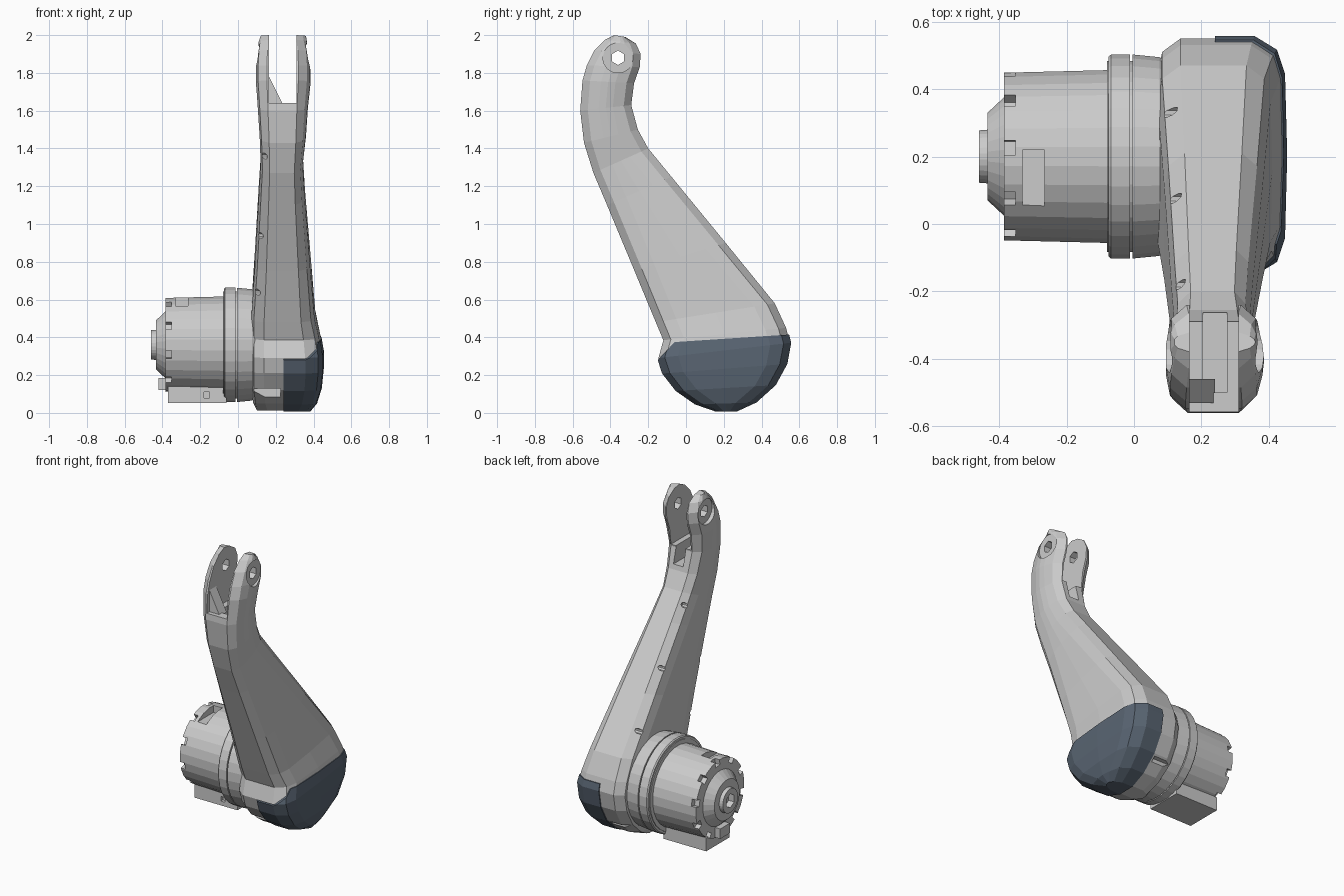
import bpy, bmesh, math
from mathutils import Vector, Matrix

if "Cube" in bpy.data.objects:
    bpy.data.objects.remove(bpy.data.objects["Cube"])

AY, AZ = 0.20, 0.36      # motor axis (runs along x)
PY, PZ = -0.36, 1.88     # fork pivot
MID = 0.24               # seam plane of the arm


def finish(name, bm):
    bmesh.ops.recalc_face_normals(bm, faces=bm.faces)
    me = bpy.data.meshes.new(name)
    bm.to_mesh(me)
    bm.free()
    ob = bpy.data.objects.new(name, me)
    bpy.context.collection.objects.link(ob)
    return ob


def box(name, lo, hi, turn=0):
    """Box between two corners, optionally turned about the motor axis."""
    bm = bmesh.new()
    bmesh.ops.create_cube(bm, size=1)
    for v in bm.verts:
        v.co = [lo[i] + (v.co[i] + 0.5) * (hi[i] - lo[i]) for i in range(3)]
    if turn:
        bmesh.ops.rotate(bm, verts=bm.verts, cent=(0, AY, AZ),
                         matrix=Matrix.Rotation(turn, 3, 'X'))
    return finish(name, bm)


def turned(name, profile, n=28, y=AY, z=AZ):
    """Revolve (x, radius) points about an axis along x."""
    bm = bmesh.new()
    rings = [[bm.verts.new((x, y + r * math.cos(2 * math.pi * (i + .5) / n),
                            z + r * math.sin(2 * math.pi * (i + .5) / n)))
              for i in range(n)] for x, r in profile]
    for a, b in zip(rings, rings[1:]):
        for i in range(n):
            bm.faces.new((a[i], a[(i + 1) % n], b[(i + 1) % n], b[i]))
    bm.faces.new(rings[0])
    bm.faces.new(rings[-1])
    return finish(name, bm)


def cut(ob, *cutters):
    for c in cutters:
        m = ob.modifiers.new("cut", 'BOOLEAN')
        m.operation, m.solver, m.object = 'DIFFERENCE', 'EXACT', c
        bpy.context.view_layer.objects.active = ob
        bpy.ops.object.modifier_apply(modifier=m.name)
        bpy.data.objects.remove(c)


# Arm stations: front edge (y, z), back edge (y, z), inner x, outer x
stations = [
    (.16, .012, .27, .014, .10, .38), (.05, .05, .37, .06, .08, .415),
    (-.05, .12, .47, .15, .07, .44), (-.12, .21, .53, .26, .07, .45),
    (-.146, .29, .55, .37, .07, .45), (-.12, .385, .53, .45, .07, .435),
    (-.08, .48, .47, .58, .07, .41), (-.272, .75, .21, .90, .09, .385),
    (-.418, 1.10, -.077, 1.25, .11, .355), (-.49, 1.27, -.20, 1.40, .12, .345),
    (-.54, 1.43, -.255, 1.50, .115, .36), (-.56, 1.60, -.29, 1.63, .105, .37),
    (-.548, 1.76, -.275, 1.745, .095, .385), (-.525, 1.84, -.245, 1.83, .095, .385),
    (-.485, 1.92, -.24, 1.90, .10, .38), (-.43, 1.975, -.265, 1.955, .11, .365),
    (-.38, 2.0, -.32, 1.99, .12, .36)]
stations[6] = (-.16, .48, .47, .58, .07, .41)


def loft(rows):
    bm = bmesh.new()
    rings = []
    for ly, lz, ry, rz, x0, x1 in rows:
        a, b = Vector((0, ly, lz)), Vector((0, ry, rz))
        w = (b - a).length
        d1, d2 = min(.04, .2 * w) / w, min(.11, .36 * w) / w
        us = (0, d1, d2, .5, 1 - d2, 1 - d1, 1)
        outer, inner = (.55, .86, .97, 1, .97, .86, .55), (.6, .92, 1, 1, 1, .92, .6)
        pts = [a.lerp(b, u) + Vector((MID + (x1 - MID) * f, 0, 0)) for u, f in zip(us, outer)]
        pts += [a.lerp(b, u) + Vector((MID - (MID - x0) * f, 0, 0))
                for u, f in reversed(list(zip(us, inner)))]
        rings.append([bm.verts.new(p) for p in pts])
    n = len(rings[0])
    for a, b in zip(rings, rings[1:]):
        for i in range(n):
            bm.faces.new((a[i], a[(i + 1) % n], b[(i + 1) % n], b[i]))
    bm.faces.new(rings[0])
    bm.faces.new(rings[-1])
    bmesh.ops.recalc_face_normals(bm, faces=bm.faces)
    return bm


# Arm with forked top
arm = finish("arm", loft(stations))
cut(arm,
    box("fork_slot", (.165, -.8, 1.64), (.31, .1, 2.2)),
    box("fork_pocket", (.205, -.50, 1.53), (.275, -.2, 1.7)),
    turned("bore_inner", [(0, .08), (.12, .08)], 20, PY, PZ),
    turned("bore_outer", [(.36, .08), (.5, .08)], 20, PY, PZ),
    turned("pivot_hole", [(0, .038), (.5, .038)], 6, PY, PZ),
    box("foot_slot_front", (.085, -.2, .06), (.225, .0, .13)),
    box("foot_slot_back", (.085, .43, .06), (.225, .7, .14)))

# Screw holes along both edges of the motor side
for y, z in ((.33, .71), (.075, 1.02), (-.18, 1.33), (-.19, .64), (-.315, .94), (-.49, 1.36)):
    cut(arm, turned("screw_hole", [(.03, .016), (.16, .016)], 8, y, z))

# Gusset at the foot of the fork slot
bm = bmesh.new()
ends = [[bm.verts.new((x, y, z)) for x, z in ((.155, 1.63), (.24, 1.63), (.155, 1.80))]
        for y in (-.53, -.46)]
bm.faces.new(ends[0])
bm.faces.new(ends[1])
for i in range(3):
    j = (i + 1) % 3
    bm.faces.new((ends[0][i], ends[0][j], ends[1][j], ends[1][i]))
finish("fork_gusset", bm)

# Dark end cap: swollen copy of the arm foot, trimmed by planes
bm = loft(stations[:7])
hub = Vector((MID, .2, .3))
for v in bm.verts:
    v.co = hub + (v.co - hub) * 1.02
for co, no in (((MID, 0, 0), (-1, 0, 0)),
               ((0, -.15, .28), (0, -.095, .09)),
               ((0, -.06, .375), (0, -.04, .61))):
    bmesh.ops.bisect_plane(bm, geom=bm.verts[:] + bm.edges[:] + bm.faces[:], dist=1e-5,
                           plane_co=co, plane_no=no, clear_outer=True)
    bmesh.ops.holes_fill(bm, edges=[e for e in bm.edges if e.is_boundary], sides=0)
cap = finish("end_cap", bm)
mat = bpy.data.materials.new("dark_slate")
mat.diffuse_color = (.10, .13, .17, 1)
mat.use_nodes = True
mat.node_tree.nodes["Principled BSDF"].inputs["Base Color"].default_value = mat.diffuse_color
cap.data.materials.append(mat)

# Motor can, stepped end and hex socket
can = turned("motor_can", [(-.07, .258), (-.385, .25), (-.385, .177), (-.435, .13),
                           (-.435, .08), (-.46, .078)])
cut(can, turned("socket", [(-.5, .045), (-.42, .045)], 6),
    box("top_window", (-.33, .04, .565), (-.265, .22, .8)))
for i in range(10):
    cut(can, box("rim_notch", (-.5, AY + .215, AZ - .022), (-.352, AY + .3, AZ + .022),
                 math.radians(36 * i + 12)))

# Mounting flanges with a narrow gap
turned("motor_flange", [(-.075, .298), (-.068, .304), (-.012, .304)], 32)
turned("flange_core", [(-.08, .285), (.08, .285)], 32)
turned("arm_flange", [(-.005, .304), (.075, .296), (.12, .27)], 32)

# Cable box under the motor and connector tab
cable = box("cable_box", (-.37, .08, .052), (-.06, .32, .14))
cut(cable, box("cable_hole", (-.18, .0, .08), (-.15, .10, .11)))
box("connector_tab", (-.422, .15, .12), (-.37, .25, .185))
